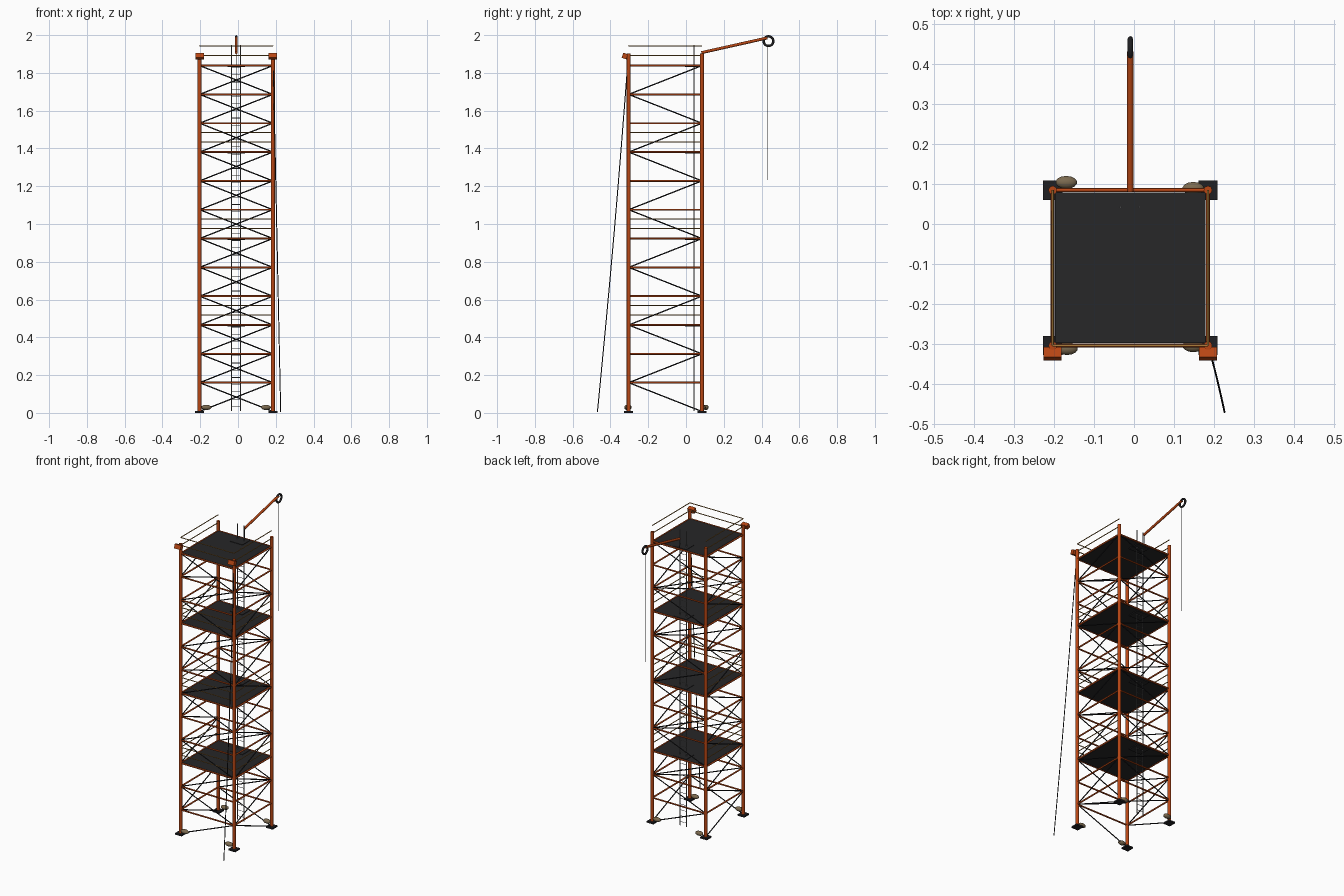
import bpy, math
from mathutils import Vector

if "Cube" in bpy.data.objects:
    bpy.data.objects.remove(bpy.data.objects["Cube"])


def mat(name, rgb):
    m = bpy.data.materials.new(name)
    m.diffuse_color = (*rgb, 1)
    m.use_nodes = True
    m.node_tree.nodes["Principled BSDF"].inputs["Base Color"].default_value = m.diffuse_color
    return m


ORANGE = mat("orange_steel", (0.48, 0.062, 0.007))
BLACK = mat("black_steel", (0.014, 0.014, 0.016))
DECK = mat("dark_deck", (0.020, 0.020, 0.021))
TAN = mat("tan_rail", (0.42, 0.21, 0.045))
STONE = mat("stone", (0.20, 0.145, 0.08))
GREY = mat("grey_steel", (0.17, 0.17, 0.175))


def finish(name, m, smooth=False):
    o = bpy.context.object
    o.name = name
    o.data.materials.append(m)
    if smooth:
        bpy.ops.object.shade_smooth_by_angle(angle=math.radians(50))
    return o


def tube(name, a, b, r, m, sides=8):
    a, b = Vector(a), Vector(b)
    d = b - a
    bpy.ops.mesh.primitive_cylinder_add(vertices=sides, radius=r, depth=d.length, location=(a + b) / 2)
    o = bpy.context.object
    o.rotation_euler = d.to_track_quat('Z', 'Y').to_euler()
    return finish(name, m, True)


def box(name, lo, hi, m, rx=0):
    lo, hi = Vector(lo), Vector(hi)
    bpy.ops.mesh.primitive_cube_add(size=1, location=(lo + hi) / 2, rotation=(rx, 0, 0))
    bpy.context.object.scale = hi - lo
    return finish(name, m)


# Tower grid
X0, X1, Y0, Y1 = -0.203, 0.1845, -0.3035, 0.0845
XM = (X0 + X1) / 2
BASE, STEP = 0.0075, 0.1526
levels = [BASE + STEP * i for i in range(13)]
FL, FR, BR, BL = (X0, Y0), (X1, Y0), (X1, Y1), (X0, Y1)

# Corner posts and base plates
for label, (x, y) in zip(("front_left", "front_right", "back_right", "back_left"), (FL, FR, BR, BL)):
    tube(label + "_post", (x, y, 0.005), (x, y, 1.903), 0.0105, ORANGE, 12)
    box(label + "_base_plate", (x - 0.024, y - 0.024, 0), (x + 0.024, y + 0.024, 0.01), BLACK)

# Ledgers and zigzag braces on each side (p is the corner where the brace starts)
for label, p, q in (("front", FL, FR), ("right", BR, FR), ("back", BR, BL), ("left", BL, FL)):
    for i, z in enumerate(levels):
        if i > 0:
            tube(label + "_ledger", (*p, z), (*q, z), 0.005, ORANGE)
        if i < 12:
            a, b = (p, q) if i % 2 == 0 else (q, p)
            tube(label + "_brace", (*a, z), (*b, levels[i + 1]), 0.0034, BLACK, 6)

# Decks with ladder hatch and guard rails on three sides
for z in levels[3::3]:
    box("deck", (X0 + 0.006, Y0 + 0.006, z - 0.003), (X1 - 0.006, Y1 - 0.006, z + 0.003), DECK)
    box("hatch", (-0.055, -0.005, z - 0.008), (0.036, 0.076, z + 0.006), DECK)
    for h in (0.053, 0.104):
        for p, q in ((BL, FL), (FL, FR), (FR, BR)):
            tube("guard_rail", (*p, z + h), (*q, z + h), 0.0028, TAN, 8)

# Ladder, rungs stop below the top deck
LY = 0.042
for x in (-0.034, 0.013):
    tube("ladder_stile", (x, LY, 0.01), (x, LY, 1.947), 0.0026, GREY, 6)
for i in range(48):
    z = 0.035 + i * STEP / 4
    tube("ladder_rung", (-0.034, LY, z), (0.013, LY, z), 0.0016, GREY, 6)

# Hoist arm, pulley and rope
tube("arm_upright", (XM, Y1, levels[12]), (XM, Y1, 1.905), 0.002, BLACK)
tube("hoist_arm", (XM, Y1 - 0.003, 1.907), (XM, 0.43, 1.985), 0.0078, ORANGE, 12)
bpy.ops.mesh.primitive_torus_add(location=(XM, 0.437, 1.968), rotation=(0, math.pi / 2, 0),
                                 major_radius=0.0255, minor_radius=0.0065,
                                 major_segments=24, minor_segments=8)
finish("pulley_wheel", BLACK, True)
tube("hoist_rope", (XM, 0.430, 1.95), (XM, 0.430, 1.232), 0.0018, GREY, 6)

# Tilted lamps on the front posts
for x in (X0, X1):
    box("lamp", (x - 0.0225, -0.337, 1.875), (x + 0.0225, -0.311, 1.903), ORANGE, -0.35)

# Power cable hanging from the right lamp, slightly bowed
top, low = Vector((0.186, -0.306, 1.88)), Vector((0.226, -0.469, 0.004))
pts = []
for i in range(9):
    t = i / 8
    pts.append(top.lerp(low, t) + Vector((0, 0.006 * math.sin(math.pi * t), 0)))
for a, b in zip(pts, pts[1:]):
    tube("power_cable", a, b, 0.0027, BLACK, 6)

# Ballast stones at the feet
for x, y in ((-0.169, 0.104), (0.148, 0.089), (-0.167, -0.311), (0.148, -0.304)):
    bpy.ops.mesh.primitive_uv_sphere_add(segments=14, ring_count=8, radius=1, location=(x, y, 0.029))
    bpy.context.object.scale = (0.027, 0.016, 0.014)
    finish("ballast_stone", STONE, True)
